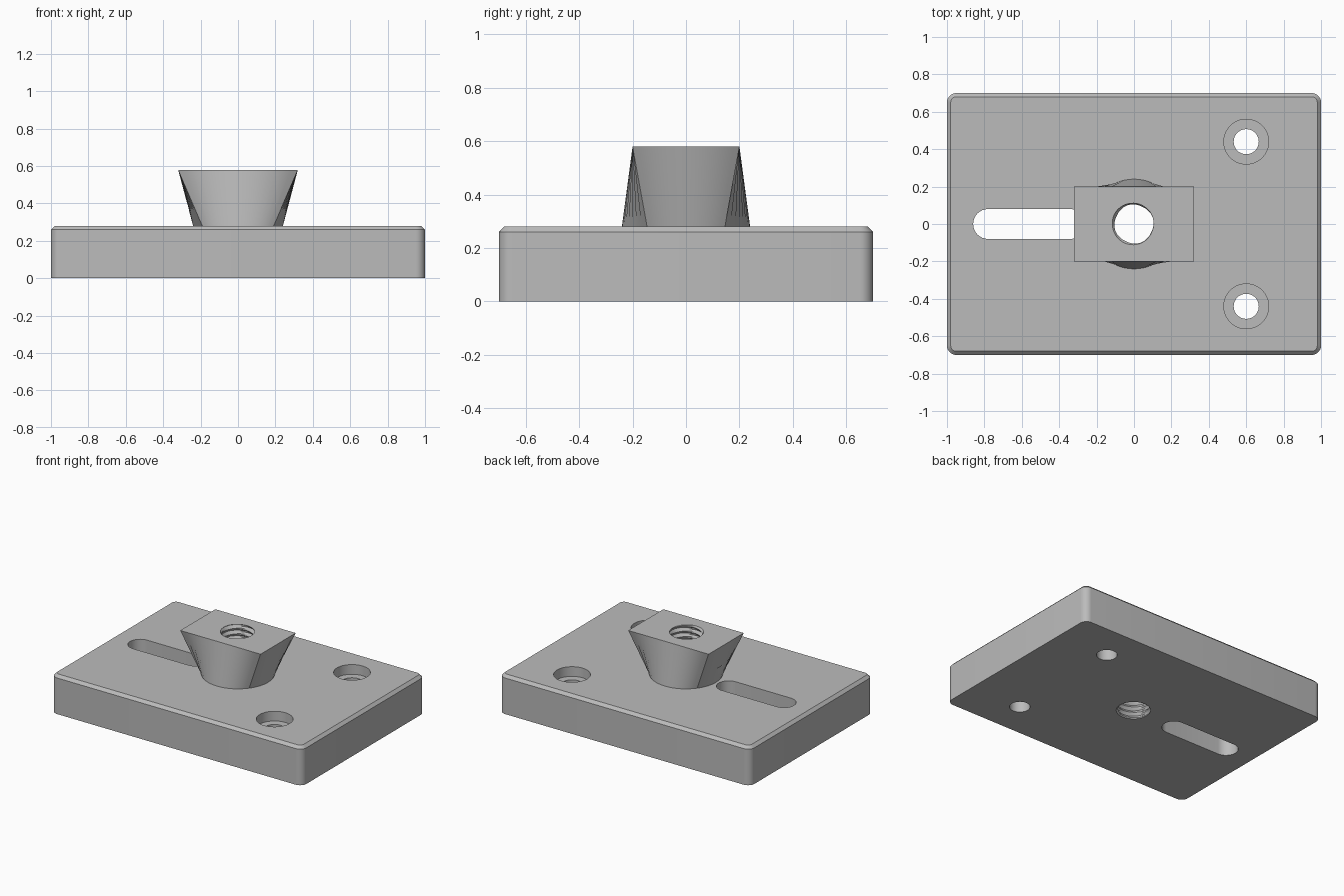
import bpy
import bmesh
from math import pi, sin, cos, atan2, hypot

if "Cube" in bpy.data.objects:
    bpy.data.objects.remove(bpy.data.objects["Cube"])

grey = bpy.data.materials.new("machined grey")
grey.use_nodes = True
GREY = (0.5, 0.5, 0.5, 1)
grey.diffuse_color = GREY
grey.node_tree.nodes["Principled BSDF"].inputs["Base Color"].default_value = GREY


def loft(name, rings):
    """Closed solid through rings of equal point count."""
    bm = bmesh.new()
    loops = [[bm.verts.new(p) for p in ring] for ring in rings]
    n = len(loops[0])
    for low, high in zip(loops, loops[1:]):
        for i in range(n):
            j = (i + 1) % n
            bm.faces.new((low[i], low[j], high[j], high[i]))
    bm.faces.new(loops[0][::-1])
    bm.faces.new(loops[-1])
    bmesh.ops.recalc_face_normals(bm, faces=bm.faces)
    mesh = bpy.data.meshes.new(name)
    bm.to_mesh(mesh)
    bm.free()
    mesh.materials.append(grey)
    obj = bpy.data.objects.new(name, mesh)
    bpy.context.collection.objects.link(obj)
    return obj


def rounded(hx, hy, r, z, cx=0, cy=0, steps=8):
    """Rounded rectangle ring; circles and slots are special cases."""
    ring = []
    for k, (sx, sy) in enumerate(((1, 1), (-1, 1), (-1, -1), (1, -1))):
        for i in range(steps + 1):
            a = (k + i / steps) * pi / 2
            ring.append((cx + sx * (hx - r) + r * cos(a),
                         cy + sy * (hy - r) + r * sin(a), z))
    return ring


def circle(r, z, cx=0, cy=0, n=48):
    return [(cx + r * cos(2 * pi * i / n), cy + r * sin(2 * pi * i / n), z)
            for i in range(n)]


def combine(target, tool, operation):
    mod = target.modifiers.new(tool.name, "BOOLEAN")
    mod.operation = operation
    mod.solver = "EXACT"
    mod.object = tool
    bpy.context.view_layer.objects.active = target
    bpy.ops.object.modifier_apply(modifier=mod.name)
    bpy.data.objects.remove(tool)


# Base plate with rounded corners and a chamfered top edge
TOP, BOSS_TOP = 0.28, 0.58
plate = loft("mounting_plate", [rounded(1, 0.7, 0.05, 0),
                                rounded(1, 0.7, 0.05, TOP - 0.02),
                                rounded(0.98, 0.68, 0.03, TOP)])

# Boss: each quarter arc of the foot is ruled up to one side of the top
HX, HY, FOOT, SEG = 0.32, 0.2, 0.24, 16
corners = [(HX, -HY), (HX, HY), (-HX, HY), (-HX, -HY)]
foot_angle = atan2(0.145, 0.19)
angles = [-foot_angle, foot_angle, pi - foot_angle, pi + foot_angle,
          2 * pi - foot_angle]
foot, head = [], []
for k in range(4):
    (x0, y0), (x1, y1) = corners[k], corners[(k + 1) % 4]
    for i in range(SEG):
        t = i / SEG
        a = angles[k] + (angles[k + 1] - angles[k]) * t
        foot.append((FOOT * cos(a), FOOT * sin(a), TOP))
        head.append((x0 + (x1 - x0) * t, y0 + (y1 - y0) * t, BOSS_TOP))
root = [(x, y, TOP - 0.06) for x, y, z in foot]
combine(plate, loft("boss", [root, foot, head]), "UNION")

# Adjustment slot
combine(plate, loft("slot", [rounded(0.3, 0.08, 0.0799, z, -0.56)
                             for z in (-0.1, 0.4)]), "DIFFERENCE")

# Counterbored screw holes
for side in (-1, 1):
    y = 0.44 * side
    combine(plate, loft("screw_hole", [
        circle(0.067, -0.1, 0.6, y), circle(0.067, TOP - 0.07, 0.6, y),
        circle(0.12, TOP - 0.07, 0.6, y), circle(0.12, 0.4, 0.6, y)]),
        "DIFFERENCE")

# Threaded centre bore: radius follows a helical triangle wave
PITCH, MINOR, DEPTH, N = 0.04, 0.102, 0.018, 48
thread = []
for row in range(66):
    z = -0.033 + row * PITCH / 4
    ring = []
    for i in range(N):
        phase = (z / PITCH - i / N + 0.5) % 1
        r = MINOR + DEPTH * (1 - abs(2 * phase - 1))
        a = 2 * pi * i / N
        ring.append((r * cos(a), r * sin(a), z))
    thread.append(ring)
combine(plate, loft("thread", thread), "DIFFERENCE")

# Smooth rounded walls, keep machined edges crisp
bpy.ops.object.select_all(action="DESELECT")
plate.select_set(True)
bpy.context.view_layer.objects.active = plate
bpy.ops.object.shade_smooth_by_angle(angle=pi / 7)
